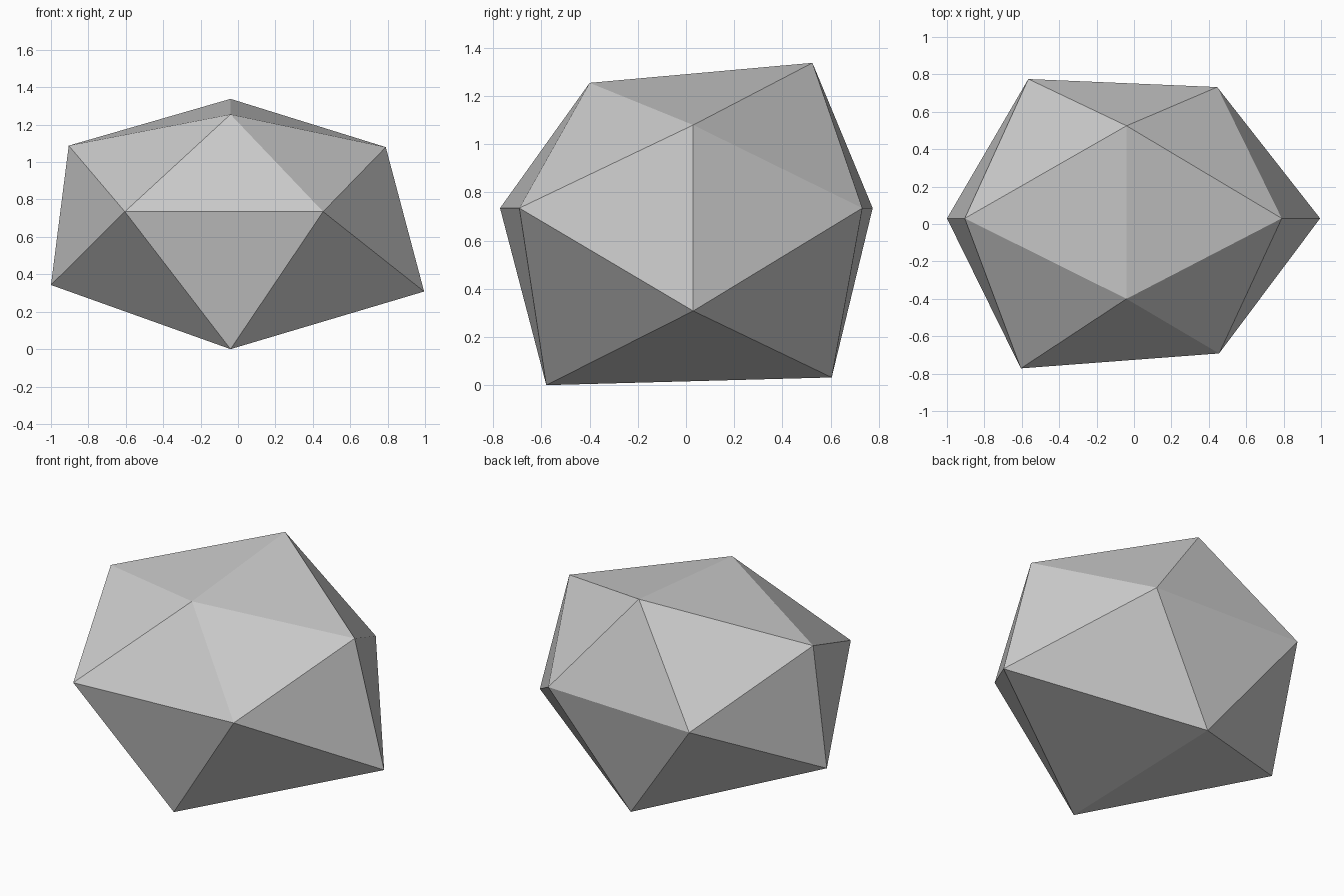
import bpy

if "Cube" in bpy.data.objects:
    bpy.data.objects.remove(bpy.data.objects["Cube"])

# Twelve corners: three crossed rectangles, each given as two short edges
top = [(-0.04, -0.40, 1.255), (-0.04, 0.525, 1.338)]     # front, back
bottom = [(-0.04, -0.58, 0.0), (-0.04, 0.605, 0.032)]    # front, back
left = [(-1.0, 0.03, 0.343), (-0.905, 0.03, 1.088)]      # low, high
right = [(0.995, 0.03, 0.308), (0.79, 0.03, 1.08)]       # low, high
front = [(-0.605, -0.772, 0.735), (0.455, -0.692, 0.735)]  # left, right
back = [(-0.565, 0.775, 0.735), (0.445, 0.732, 0.735)]   # left, right

caps = (bottom, top)
sides = (left, right)
ends = (front, back)
tris = []
for i in (0, 1):
    for j in (0, 1):
        # Faces that share a short edge of a rectangle
        tris.append((caps[i][0], caps[i][1], sides[j][i]))
        tris.append((sides[i][0], sides[i][1], ends[j][i]))
        tris.append((ends[i][0], ends[i][1], caps[j][i]))
        # Corner faces between the three rectangles
        for k in (0, 1):
            tris.append((caps[k][j], sides[i][k], ends[j][i]))

verts = top + bottom + left + right + front + back
mesh = bpy.data.meshes.new("faceted_rock")
mesh.from_pydata(verts, [], [[verts.index(p) for p in t] for t in tris])

# Point every face outward from the middle
for poly in mesh.polygons:
    centre = poly.center.copy()
    centre.z -= 0.67
    if poly.normal.dot(centre) < 0:
        poly.flip()
mesh.update()

grey = bpy.data.materials.new("stone_grey")
grey.diffuse_color = (0.6, 0.6, 0.6, 1)
grey.use_nodes = True
grey.node_tree.nodes["Principled BSDF"].inputs["Base Color"].default_value = grey.diffuse_color
mesh.materials.append(grey)
rock = bpy.data.objects.new("faceted_rock", mesh)
bpy.context.collection.objects.link(rock)
